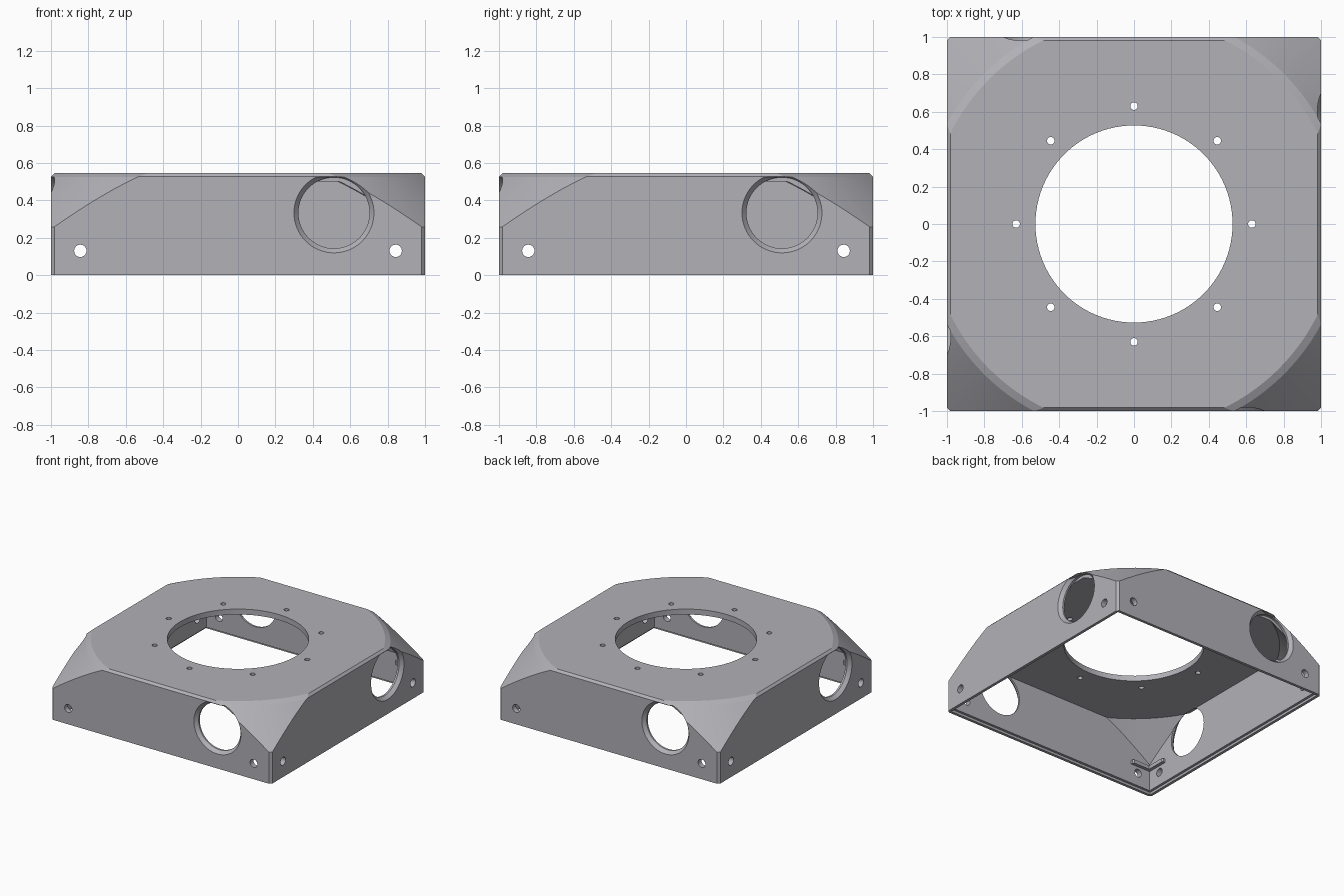
import bpy, bmesh, math
from mathutils import Matrix

if "Cube" in bpy.data.objects:
    bpy.data.objects.remove(bpy.data.objects["Cube"])

grey = bpy.data.materials.new("dark_grey")
grey.diffuse_color = (0.44, 0.44, 0.475, 1)
grey.use_nodes = True
grey.node_tree.nodes["Principled BSDF"].inputs["Base Color"].default_value = grey.diffuse_color


def finish(name, bm, matrix=Matrix.Identity(4)):
    bmesh.ops.remove_doubles(bm, verts=bm.verts, dist=1e-5)
    bmesh.ops.transform(bm, matrix=matrix, verts=bm.verts)
    bmesh.ops.recalc_face_normals(bm, faces=bm.faces)
    me = bpy.data.meshes.new(name)
    bm.to_mesh(me)
    bm.free()
    me.materials.append(grey)
    ob = bpy.data.objects.new(name, me)
    bpy.context.collection.objects.link(ob)
    return ob


def box(name, lo, hi, bevel=None):
    bm = bmesh.new()
    bmesh.ops.create_cube(bm, size=1)
    for v in bm.verts:
        v.co = [a + (c + 0.5) * (b - a) for a, b, c in zip(lo, hi, v.co)]
    if bevel:
        edges = [e for e in bm.edges if max(v.co.z for v in e.verts) > lo[2] + 1e-4]
        bmesh.ops.bevel(bm, geom=edges, offset=bevel, segments=1, affect='EDGES')
    return finish(name, bm)


def lathe(name, profile, segs, matrix=Matrix.Identity(4)):
    """Solid of revolution about z from (radius, z) points, capped at both ends."""
    bm = bmesh.new()
    rings = [[bm.verts.new((r * math.cos(2 * math.pi * i / segs),
                            r * math.sin(2 * math.pi * i / segs), z))
              for i in range(segs)] for r, z in profile]
    for a, b in zip(rings, rings[1:]):
        for i in range(segs):
            j = (i + 1) % segs
            bm.faces.new((a[i], a[j], b[j], b[i]))
    bm.faces.new(rings[0])
    bm.faces.new(rings[-1])
    return finish(name, bm, matrix)


def boolean(ob, cutter, op='DIFFERENCE'):
    m = ob.modifiers.new(op, 'BOOLEAN')
    m.operation, m.solver, m.object = op, 'EXACT', cutter
    bpy.context.view_layer.objects.active = ob
    bpy.ops.object.modifier_apply(modifier=m.name)
    bpy.data.objects.remove(cutter)


H, IN, CEIL = 0.545, 0.957, 0.50

# Outer shell: chamfered block with conical corners and a narrow softening band
housing = box("housing", (-1, -1, 0), (1, 1, H), 0.018)
boolean(housing, lathe("outer_cone", [(1.76, -0.1), (1.135, 0.525), (1.095, H), (1.065, 0.56)], 128), 'INTERSECT')

# Hollow interior following the same form
cavity = box("cavity", (-IN, -IN, -0.05), (IN, IN, CEIL))
boolean(cavity, lathe("inner_cone", [(1.697, -0.1), (1.047, 0.55)], 128), 'INTERSECT')
boolean(housing, cavity)

# Stepped seat around the bottom rim
boolean(housing, box("rim_step", (-0.977, -0.977, -0.05), (0.977, 0.977, 0.02)))

# Central opening and its ring of eight screw holes
boolean(housing, lathe("centre_cut", [(0.527, 0.4), (0.527, 0.7)], 96))
for k in range(8):
    a = k * math.pi / 4
    pos = Matrix.Translation((0.63 * math.cos(a), 0.63 * math.sin(a), 0))
    boolean(housing, lathe("screw_cut", [(0.02, 0.4), (0.02, 0.7)], 20, pos))

# Each side: countersunk port with a flattened top, two bolt holes
to_front = Matrix.Rotation(math.pi / 2, 4, 'X')
for k in range(4):
    turn = Matrix.Rotation(k * math.pi / 2, 4, 'Z')
    port = turn @ Matrix.Translation((0.513, 0, 0.333)) @ to_front
    cut = lathe("port_cut", [(0.19, 0.953), (0.19, 0.972), (0.241, 1.032)], 64, port)
    boolean(cut, box("port_limit", (-2, -2, 0), (2, 2, 0.524)), 'INTERSECT')
    boolean(housing, cut)
    for s in (-1, 1):
        bolt = turn @ Matrix.Translation((s * 0.843, 0, 0.13)) @ to_front
        boolean(housing, lathe("bolt_cut", [(0.033, 0.9), (0.033, 1.1)], 28, bolt))

bpy.ops.object.select_all(action='DESELECT')
housing.select_set(True)
bpy.context.view_layer.objects.active = housing
bpy.ops.object.shade_smooth_by_angle(angle=math.radians(12))

# Small L-shaped ribs inside the corners
for k in range(4):
    bm = bmesh.new()
    a, t, o = 0.775, 0.93, 0.965
    ring = [bm.verts.new((x, y, 0.185)) for x, y in
            ((a, o), (a, t + 0.01), (a + 0.01, t), (t, t), (t, a + 0.01), (t + 0.01, a), (o, a), (o, o))]
    f = bm.faces.new(ring)
    up = bmesh.ops.extrude_face_region(bm, geom=[f])['geom']
    bmesh.ops.translate(bm, vec=(0, 0, 0.03), verts=[v for v in up if isinstance(v, bmesh.types.BMVert)])
    finish(f"corner_rib_{k + 1}", bm, Matrix.Rotation(k * math.pi / 2, 4, 'Z'))
